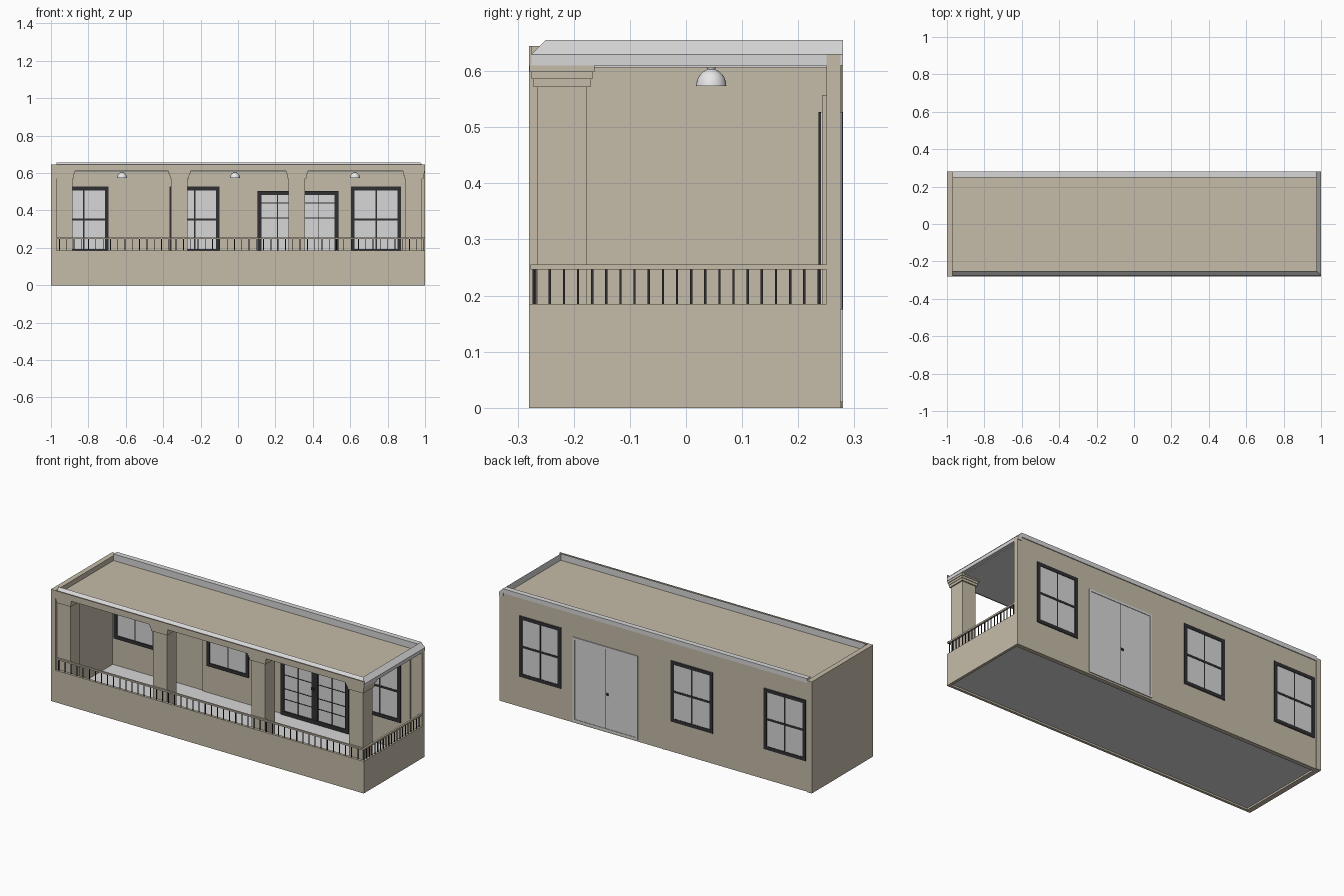
import bpy, bmesh, math
from mathutils import Matrix, Vector

if "Cube" in bpy.data.objects:
    bpy.data.objects.remove(bpy.data.objects["Cube"])


def material(name, rgb):
    m = bpy.data.materials.new(name)
    m.diffuse_color = (*rgb, 1)
    m.use_nodes = True
    m.node_tree.nodes["Principled BSDF"].inputs["Base Color"].default_value = m.diffuse_color
    return m


BEIGE = material("beige_render", (0.56, 0.50, 0.395))
PALE = material("pale_grey", (0.68, 0.68, 0.69))
DARK = material("dark_metal", (0.03, 0.03, 0.033))
WHITE = material("white_lamp", (0.85, 0.85, 0.85))


def finish(name, bm, mat):
    bmesh.ops.recalc_face_normals(bm, faces=bm.faces[:])
    me = bpy.data.meshes.new(name)
    bm.to_mesh(me)
    bm.free()
    me.materials.append(mat)
    ob = bpy.data.objects.new(name, me)
    bpy.context.collection.objects.link(ob)
    return ob


def boxes(name, mat, items):
    """One object from boxes given as (x0, x1, y0, y1, z0, z1)."""
    bm = bmesh.new()
    for x0, x1, y0, y1, z0, z1 in items:
        c = Vector((x0 + x1, y0 + y1, z0 + z1)) / 2
        s = Matrix.Diagonal((x1 - x0, y1 - y0, z1 - z0, 1))
        bmesh.ops.create_cube(bm, size=1, matrix=Matrix.Translation(c) @ s)
    return finish(name, bm, mat)


def frame(x0, x1, z0, z1, w, y0, y1):
    """Four bars around an opening."""
    return [(x0, x0 + w, y0, y1, z0, z1), (x1 - w, x1, y0, y1, z0, z1),
            (x0 + w, x1 - w, y0, y1, z0, z0 + w), (x0 + w, x1 - w, y0, y1, z1 - w, z1)]


# Walls, parapets, floor and roof
boxes("left_wall", BEIGE, [(-1, -0.97, -0.28, 0.28, 0, 0.645)])
boxes("back_wall", BEIGE, [(-0.97, 1, 0.25, 0.275, 0, 0.63)])
boxes("back_wall_joint", BEIGE, [(-0.065, -0.045, 0.27, 0.277, 0.0, 0.63)])
boxes("front_parapet", BEIGE, [(-0.97, 1, -0.28, -0.265, 0, 0.185)])
boxes("right_parapet", BEIGE, [(0.985, 1, -0.265, 0.25, 0, 0.185)])
boxes("floor", PALE, [(-0.97, 0.985, -0.265, 0.25, 0.01, 0.02)])
boxes("ceiling", PALE, [(-0.97, 0.98, -0.27, 0.25, 0.606, 0.612)])
boxes("roof_surface", BEIGE, [(-0.97, 0.976, -0.252, 0.25, 0.612, 0.617)])
boxes("front_fascia", BEIGE, [(-0.97, 1, -0.28, -0.275, 0.61, 0.645)])
boxes("back_roof_rim", PALE, [(-0.97, 0.975, 0.252, 0.28, 0.63, 0.655),
                              (-0.97, 0.975, 0.249, 0.252, 0.612, 0.655)])

# Sloped roof edge, swept along the front and right with a mitred corner
bm = bmesh.new()
profile = [(0, 0.61), (0.025, 0.61), (0.025, 0.655), (0, 0.63)]
rings = [[bm.verts.new((-0.97, -0.275 + d, z)) for d, z in profile],
         [bm.verts.new((1 - d, -0.275 + d, z)) for d, z in profile],
         [bm.verts.new((1 - d, 0.28, z)) for d, z in profile]]
for a, b in zip(rings, rings[1:]):
    for i in range(4):
        j = (i + 1) % 4
        bm.faces.new((a[i], a[j], b[j], b[i]))
bm.faces.new(rings[0])
bm.faces.new(rings[-1])
finish("sloped_roof_rim", bm, PALE)

# Columns with stepped capitals
CY = -0.221
for n, x in enumerate((-0.93, -0.313, 0.315, 0.94), 1):
    layers = [(0.044, 0.01, 0.572), (0.051, 0.572, 0.586),
              (0.054, 0.586, 0.598), (0.058, 0.598, 0.61)]
    boxes(f"column_{n}", BEIGE,
          [(x - h, x + h, CY - h, CY + h, z0, z1) for h, z0, z1 in layers])

# Railings: top rails and thin balusters
boxes("top_rails", BEIGE, [(-0.97, 1, -0.277, -0.267, 0.246, 0.255),
                           (0.987, 0.998, -0.267, 0.25, 0.246, 0.255)])
t = 0.002
front_bars = [-0.955 + 0.039 * i for i in range(50)]
side_bars = [-0.268 + 0.0252 * i for i in range(21)]
boxes("balusters", DARK,
      [(x - t, x + t, -0.272 - t, -0.272 + t, 0.185, 0.246) for x in front_bars] +
      [(0.9925 - t, 0.9925 + t, y - t, y + t, 0.185, 0.246) for y in side_bars])

# Windows: raised inner panel, glass and dark bars on both faces of the wall
Z0, Z1 = 0.175, 0.527
windows = [(-0.826, -0.97, -0.65), (-0.232, -0.395, -0.07), (0.738, 0.57, 0.93)]
for n, (c, p0, p1) in enumerate(windows, 1):
    a, b = c - 0.134, c + 0.134
    zm = (Z0 + Z1) / 2
    boxes(f"window_panel_{n}", BEIGE, [(p0, p1, 0.242, 0.25, 0.02, 0.557)])
    boxes(f"window_glass_{n}", PALE, [(a, b, 0.2405, 0.2772, Z0, Z1)])
    boxes(f"window_frame_{n}", DARK,
          frame(a, b, Z0, Z1, 0.02, 0.236, 0.28) +
          [(a, b, 0.238, 0.279, zm - 0.006, zm + 0.006),
           (c - 0.004, c + 0.004, 0.239, 0.2785, Z0, Z1)])

# Double door: dark glazed leaves inside, plain pale leaves outside
a, b, c, top = 0.103, 0.537, 0.32, 0.505
boxes("door_glass", PALE, [(a, b, 0.247, 0.25, 0.02, top)])
bars = frame(a, b, 0.02, top, 0.022, 0.24, 0.25)
bars += [(c - 0.02, c + 0.02, 0.242, 0.25, 0.02, top)]
for z in (0.11, 0.17, 0.25, 0.36, 0.44):
    bars.append((a, b, 0.245, 0.249, z - 0.002, z + 0.002))
for x in ((a + c) / 2, (b + c) / 2):
    bars.append((x - 0.002, x + 0.002, 0.245, 0.249, 0.02, top))
boxes("door_frame", DARK, bars)
boxes("outer_door_leaves", PALE, [(0.12, c - 0.002, 0.27, 0.277, 0.012, 0.49),
                                  (c + 0.002, 0.523, 0.27, 0.277, 0.012, 0.49)])
boxes("outer_door_frame", PALE, frame(0.115, 0.528, 0.01, 0.495, 0.012, 0.27, 0.28))
boxes("outer_door_gap", DARK, [(c - 0.002, c + 0.002, 0.27, 0.2765, 0.012, 0.49)])
boxes("door_knobs", DARK, [(0.302, 0.318, 0.234, 0.242, 0.215, 0.228),
                           (0.302, 0.318, 0.274, 0.28, 0.215, 0.228)])

# Ceiling lamps: half domes with a small cap, turned from a profile
for n, x in enumerate((-0.62, -0.016, 0.625), 1):
    bm = bmesh.new()
    pts = [(0.027 * math.cos(k * math.pi / 12), 0.573 + 0.031 * math.sin(k * math.pi / 12))
           for k in range(6)]
    pts = [(0, 0.573)] + pts + [(0.007, 0.604), (0.012, 0.61), (0, 0.61)]
    vs = [bm.verts.new((r, 0, z)) for r, z in pts]
    es = [bm.edges.new(p) for p in zip(vs, vs[1:])]
    bmesh.ops.spin(bm, geom=vs + es, cent=(0, 0, 0), axis=(0, 0, 1),
                   angle=2 * math.pi, steps=24)
    bmesh.ops.remove_doubles(bm, verts=bm.verts[:], dist=1e-5)
    lamp = finish(f"ceiling_lamp_{n}", bm, WHITE)
    lamp.location = (x, 0.045, 0)
    bpy.ops.object.select_all(action='DESELECT')
    lamp.select_set(True)
    bpy.context.view_layer.objects.active = lamp
    bpy.ops.object.shade_smooth_by_angle(angle=math.radians(40))
